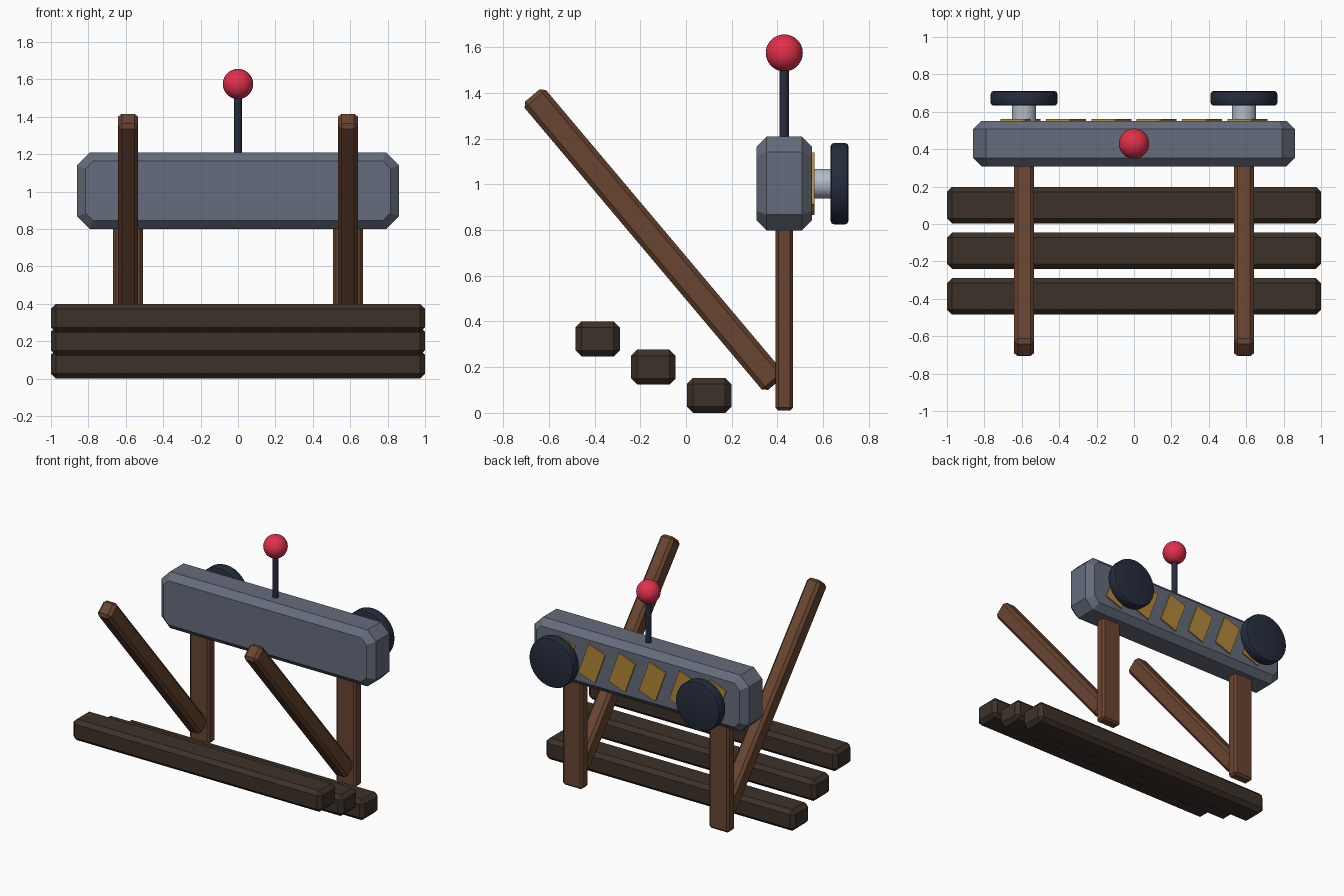
import bpy, bmesh, math
from mathutils import Matrix

if "Cube" in bpy.data.objects:
    bpy.data.objects.remove(bpy.data.objects["Cube"])


def material(name, color):
    m = bpy.data.materials.new(name)
    m.diffuse_color = (*color, 1)
    m.use_nodes = True
    m.node_tree.nodes["Principled BSDF"].inputs["Base Color"].default_value = m.diffuse_color
    return m


STEEL = material("blue_grey", (0.13, 0.15, 0.20))
WOOD = material("brown_wood", (0.14, 0.058, 0.03))
DARK_WOOD = material("dark_wood", (0.046, 0.031, 0.022))
NAVY = material("dark_navy", (0.018, 0.025, 0.045))
METAL = material("light_metal", (0.45, 0.50, 0.58))
GOLD = material("gold", (0.45, 0.25, 0.04))
RED = material("red", (0.75, 0.03, 0.07))


def finish(bm, name, mat, smooth=False):
    bmesh.ops.recalc_face_normals(bm, faces=bm.faces)
    me = bpy.data.meshes.new(name)
    bm.to_mesh(me)
    bm.free()
    me.materials.append(mat)
    ob = bpy.data.objects.new(name, me)
    bpy.context.collection.objects.link(ob)
    if smooth:
        bpy.ops.object.select_all(action='DESELECT')
        ob.select_set(True)
        bpy.context.view_layer.objects.active = ob
        bpy.ops.object.shade_smooth_by_angle(angle=math.radians(35))
    return ob


def box(name, size, loc, mat, bevel=0.0, rot=(0, 'X')):
    bm = bmesh.new()
    bmesh.ops.create_cube(bm, size=1, matrix=Matrix.Diagonal((*size, 1)))
    if bevel:
        bmesh.ops.bevel(bm, geom=bm.edges[:], offset=bevel, segments=1, affect='EDGES')
    bm.transform(Matrix.Translation(loc) @ Matrix.Rotation(rot[0], 4, rot[1]))
    return finish(bm, name, mat)


def cylinder(name, r, depth, loc, mat, along_y=False, bevel=0.0, sides=32):
    bm = bmesh.new()
    bmesh.ops.create_cone(bm, cap_ends=True, segments=sides, radius1=r, radius2=r, depth=depth)
    if bevel:
        rim = [e for e in bm.edges if abs(e.verts[0].co.z - e.verts[1].co.z) < 1e-5]
        bmesh.ops.bevel(bm, geom=rim, offset=bevel, segments=2, profile=0.5, affect='EDGES')
    rot = Matrix.Rotation(math.pi / 2 if along_y else 0, 4, 'X')
    bm.transform(Matrix.Translation(loc) @ rot)
    return finish(bm, name, mat, smooth=True)


# Beam: octagonal front outline with chamfered front and back rims
def octagon(w, h, c):
    return [(w, h - c), (w - c, h), (c - w, h), (-w, h - c),
            (-w, c - h), (c - w, -h), (w - c, -h), (w, c - h)]


bm = bmesh.new()
rings = []
for y, inset in ((0.308, 0.045), (0.353, 0), (0.507, 0), (0.552, 0.045)):
    pts = octagon(0.86 - inset, 0.205 - inset, 0.068 - inset * 0.6)
    rings.append([bm.verts.new((x, y, 1.004 + z)) for x, z in pts])
for a, b in zip(rings, rings[1:]):
    for i in range(8):
        j = (i + 1) % 8
        bm.faces.new((a[i], a[j], b[j], b[i]))
bm.faces.new(rings[0])
bm.faces.new(rings[-1])
finish(bm, "beam", STEEL)

# Stepped planks
for i in range(3):
    box(f"plank_{i + 1}", (2, 0.195, 0.153), (0, 0.101 - i * 0.244, 0.0765 + i * 0.1235),
        DARK_WOOD, 0.027)

# Posts, slanted arms and knobs on both sides
for side, s in (("left", -1), ("right", 1)):
    x = s * 0.588
    box(f"{side}_post", (0.158, 0.078, 0.9), (x, 0.43, 0.46), WOOD, 0.014)
    box(f"{side}_arm", (0.107, 0.122, 1.65), (x, -0.141, 0.758), WOOD, 0.02, (0.70, 'X'))
    cylinder(f"{side}_knob_shaft", 0.065, 0.12, (x, 0.59, 1.003), METAL, True)
    cylinder(f"{side}_knob", 0.178, 0.078, (x, 0.672, 1.003), NAVY, True, 0.015)

# Slanted warning stripes on the back
for i in range(6):
    box(f"stripe_{i + 1}", (0.14, 0.012, 0.24), ((i - 2.5) * 0.243, 0.556, 1.003),
        GOLD, 0, (-0.35, 'Y'))

# Lever with ball grip
cylinder("lever_rod", 0.021, 0.36, (0, 0.43, 1.36), NAVY, sides=16)
bm = bmesh.new()
bmesh.ops.create_uvsphere(bm, u_segments=32, v_segments=16, radius=0.081,
                          matrix=Matrix.Translation((0, 0.43, 1.575)))
finish(bm, "lever_ball", RED, smooth=True)
